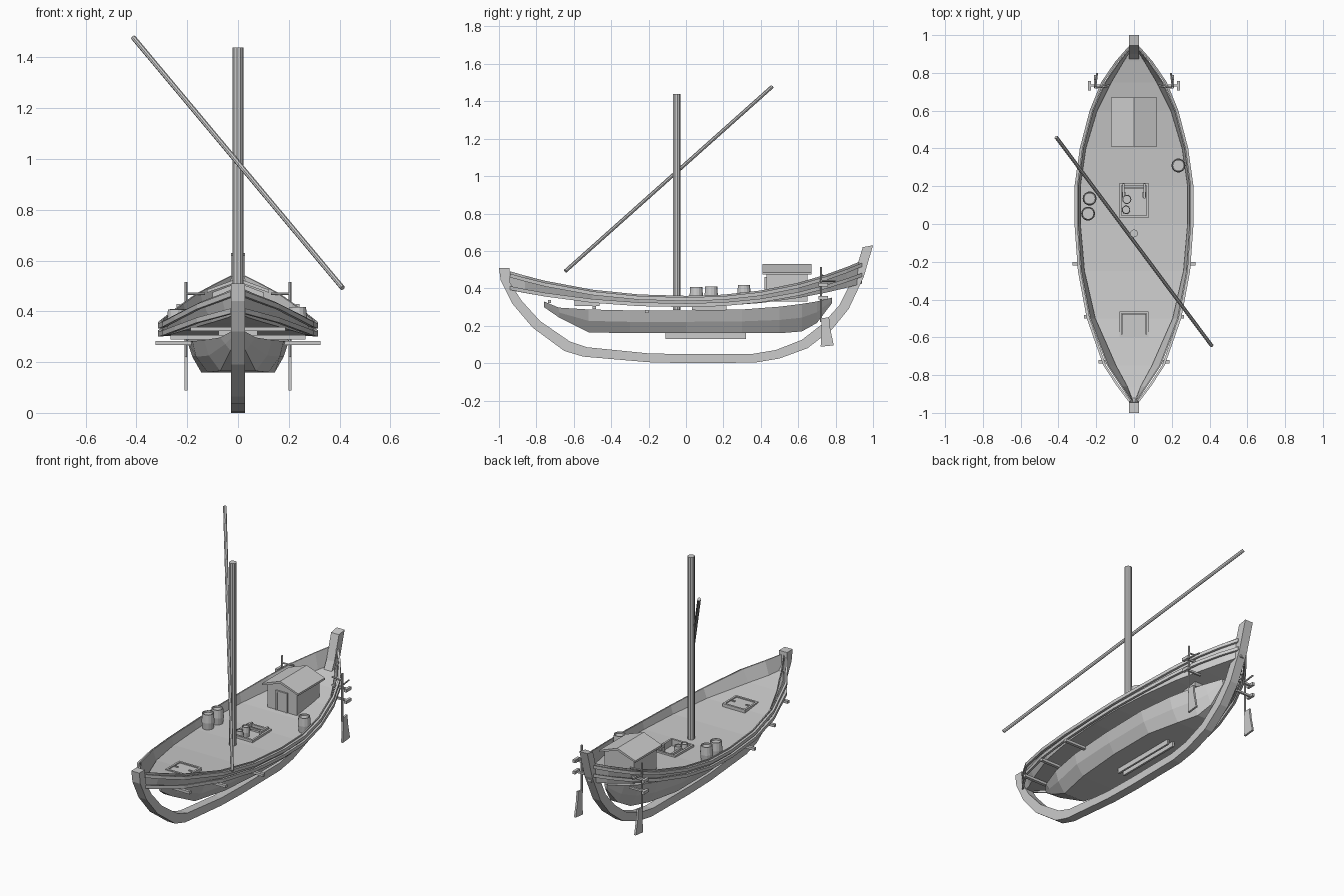
import bpy, bmesh, math
from mathutils import Vector

if "Cube" in bpy.data.objects:
    bpy.data.objects.remove(bpy.data.objects["Cube"])


def loft(name, rings):
    """Skin matching closed rings of points and cap both ends."""
    bm = bmesh.new()
    vs = [[bm.verts.new(p) for p in r] for r in rings]
    n = len(rings[0])
    for a, b in zip(vs, vs[1:]):
        for i in range(n):
            j = (i + 1) % n
            bm.faces.new((a[i], a[j], b[j], b[i]))
    bm.faces.new(vs[0])
    bm.faces.new(vs[-1])
    bmesh.ops.recalc_face_normals(bm, faces=bm.faces)
    me = bpy.data.meshes.new(name)
    bm.to_mesh(me)
    bm.free()
    ob = bpy.data.objects.new(name, me)
    bpy.context.collection.objects.link(ob)
    return ob


def box(name, x0, x1, y0, y1, z0, z1):
    return loft(name, [[(x0, y0, z), (x1, y0, z), (x1, y1, z), (x0, y1, z)] for z in (z0, z1)])


def prism_x(name, pts, x0, x1):
    return loft(name, [[(x, y, z) for y, z in pts] for x in (x0, x1)])


def prism_y(name, pts, y0, y1):
    return loft(name, [[(x, y, z) for x, z in pts] for y in (y0, y1)])


def circle(c, r, n, u, v):
    return [c + r * (math.cos(2 * math.pi * i / n) * u + math.sin(2 * math.pi * i / n) * v)
            for i in range(n)]


def pole(name, a, b, r, n):
    a, b = Vector(a), Vector(b)
    d = (b - a).normalized()
    u = d.orthogonal().normalized()
    v = d.cross(u)
    return loft(name, [circle(p, r, n, u, v) for p in (a, b)])


def barrel(name, x, y, z, s=1.0):
    prof = [(.031, 0), (.037, .05), (.033, .1), (.028, .1), (.028, .09)]
    return loft(name, [circle(Vector((x, y, z + h * s)), r * s, 14, Vector((1, 0, 0)), Vector((0, 1, 0)))
                       for r, h in prof])


def sheer(y, base, bow, stern):
    return base + (bow if y < 0 else stern) * abs(y) ** 2.2


def deck_z(y):
    return sheer(y, .315, .10, .14)


# Keel with curved stem and stern posts: outer and inner edge (y, z)
outer = [(-1, .51), (-.99, .44), (-.93, .32), (-.82, .19), (-.65, .065), (-.55, .035), (-.2, .005),
         (.0, 0), (.37, .003), (.5, .025), (.65, .08), (.78, .18), (.87, .29), (.95, .46), (1, .63)]
inner = [(-.945, .51), (-.94, .43), (-.88, .335), (-.78, .225), (-.62, .115), (-.53, .085), (-.2, .052),
         (.0, .048), (.36, .05), (.48, .07), (.62, .125), (.73, .21), (.82, .31), (.9, .47), (.945, .62)]
loft("keel", [[(-.027, *o), (.027, *o), (.027, *i), (-.027, *i)] for o, i in zip(outer, inner)])

# Lower hull: y, top z, widths at top / chine / bottom, bottom z
hull = [(-.76, .33, .01, .008, .004, .30), (-.68, .297, .07, .05, .03, .245),
        (-.52, .287, .135, .115, .07, .165), (-.3, .282, .18, .165, .12, .16),
        (0, .282, .2, .18, .145, .16), (.3, .287, .2, .18, .145, .16),
        (.5, .302, .16, .14, .10, .16), (.62, .317, .115, .095, .055, .17),
        (.70, .33, .07, .05, .025, .215), (.78, .35, .01, .008, .004, .32)]
rings = []
for y, zt, wt, wm, wb, zb in hull:
    zm = (zt + zb) / 2
    half = [(wt, zt), (wm, zm), (wb, zb)]
    rings.append([(x, y, z) for x, z in half] + [(-x, y, z) for x, z in reversed(half)])
loft("lower_hull", rings)

# Upper body stations: y, deck, bulwark top and rail half widths
stations = [(-.94, .003, .008, .022), (-.86, .035, .062, .082), (-.75, .095, .135, .155),
            (-.5, .205, .23, .243), (-.25, .262, .278, .29), (0, .284, .295, .308),
            (.2, .284, .295, .308), (.4, .255, .268, .28), (.6, .195, .215, .228),
            (.75, .12, .15, .167), (.86, .055, .075, .092), (.94, .003, .008, .022)]

# Deck with hatch openings
rings = []
for y, w, _, _ in stations:
    z = deck_z(y)
    rings.append([(-w, y, z), (w, y, z), (w, y, z - .012), (-w, y, z - .012)])
deck = loft("deck", rings)
for y0, y1 in ((.045, .205), (-.585, -.475)):
    cutter = box("hatch_cutter", -.065, .065, y0, y1, .2, .5)
    cutter.hide_render = True
    mod = deck.modifiers.new("hatch", 'BOOLEAN')
    mod.operation = 'DIFFERENCE'
    mod.solver = 'EXACT'
    mod.object = cutter
    bpy.context.view_layer.objects.active = deck
    bpy.ops.object.modifier_apply(modifier=mod.name)
    bpy.data.objects.remove(cutter)

# Bulwarks and outer rails on both sides
for s, side in ((-1, "left"), (1, "right")):
    rings = []
    for y, wd, wt, _ in stations:
        zb, zt = deck_z(y) - .012, sheer(y, .36, .15, .215)
        rings.append([(s * wd, y, zb), (s * (wd + .007), y, zb), (s * (wt + .007), y, zt), (s * wt, y, zt)])
    loft("bulwark_" + side, rings)
    for name, base, bow, stern in (("upper_rail_", .342, .145, .21), ("lower_rail_", .310, .105, .185)):
        rings = []
        for y, _, _, w in stations:
            z = sheer(y, base, bow, stern)
            rings.append([(s * (w + dx), y, z + dz)
                          for dx, dz in ((-.007, -.01), (.007, -.01), (.007, .01), (-.007, .01))])
        loft(name + side, rings)

    # Bilge strips under the hull
    box("bilge_strip_" + side, s * .019 - .006, s * .019 + .006, -.11, .32, .13, .17)

    # Steering oars with their brackets
    pole("oar_shaft_" + side, (s * .205, .722, .22), (s * .205, .722, .515), .006, 6)
    prism_x("oar_blade_" + side, [(.725, .24), (.765, .245), (.77, .19), (.79, .095), (.72, .088), (.724, .17)],
            s * .205 - .006, s * .205 + .006)
    pole("oar_tiller_" + side, (s * .13, .73, .47), (s * .205, .722, .47), .005, 6)
    for z in (.35, .42):
        box("oar_bracket", *sorted((s * .13, s * .235)), .727, .739, z - .006, z + .006)
        box("oar_bracket_end", s * .235 - .008, s * .235 + .008, .708, .758, z - .009, z + .009)
    pole("oar_handle_" + side, (s * .205, .722, .44), (s * .195, .80, .44), .005, 6)

# Cross beams under the deck
for y, w, z in ((-.21, .325, .276), (-.49, .265, .298), (-.73, .187, .33)):
    box("cross_beam", -w, w, y - .009, y + .009, z - .008, z + .008)

# Hatches: frame and floor
for name, y0, y1, zf in (("front_hatch", -.597, -.463, .305), ("middle_hatch", .033, .217, .284)):
    zt = deck_z((y0 + y1) / 2) + .014
    box(name + "_side", -.077, -.065, y0, y1, zf, zt)
    box(name + "_side", .065, .077, y0, y1, zf, zt)
    box(name + "_end", -.065, .065, y0, y0 + .012, zf, zt)
    box(name + "_end", -.065, .065, y1 - .012, y1, zf, zt)
    box(name + "_floor", -.065, .065, y0 + .012, y1 - .012, zf, zf + .006)
box("front_hatch_lid", -.064, .064, -.584, -.476, .335, .348)
for s in (-1, 1):
    box("hatch_handle", s * .05 - .012, s * .05 + .012, -.534, -.526, .348, .354)
    box("ladder_post", s * .055 - .006, s * .055 + .006, .135, .215, .30, .34)
    box("ladder_foot", s * .055 - .009, s * .055 + .009, .14, .17, .29, .325)
box("ladder_step", -.05, .05, .185, .195, .31, .32)
barrel("stored_barrel", -.038, .13, .287, .65)
barrel("stored_barrel", -.042, .075, .287, .6)

# Cabin with gable roof and door
prism_y("cabin", [(-.1, .33), (.1, .33), (.1, .475), (0, .513), (-.1, .475)], .43, .65)
prism_y("cabin_roof", [(-.123, .473), (0, .516), (.123, .473), (.123, .485), (0, .53), (-.123, .485)], .41, .67)
box("cabin_door", -.03, .03, .424, .432, .34, .45)
for s in (-1, 1):
    box("door_frame", s * .034 - .005, s * .034 + .005, .42, .432, .34, .455)
box("door_lintel", -.039, .039, .42, .432, .45, .46)

# Deck barrels
for x, y in ((-.235, .135), (-.243, .055), (.235, .31)):
    barrel("barrel", x, y, deck_z(y) - .008)

# Mast and slanted yard
pole("mast", (0, -.05, .285), (0, -.05, 1.44), .021, 10)
pole("yard", (-.412, .46, 1.478), (.412, -.645, .492), .010, 8)
